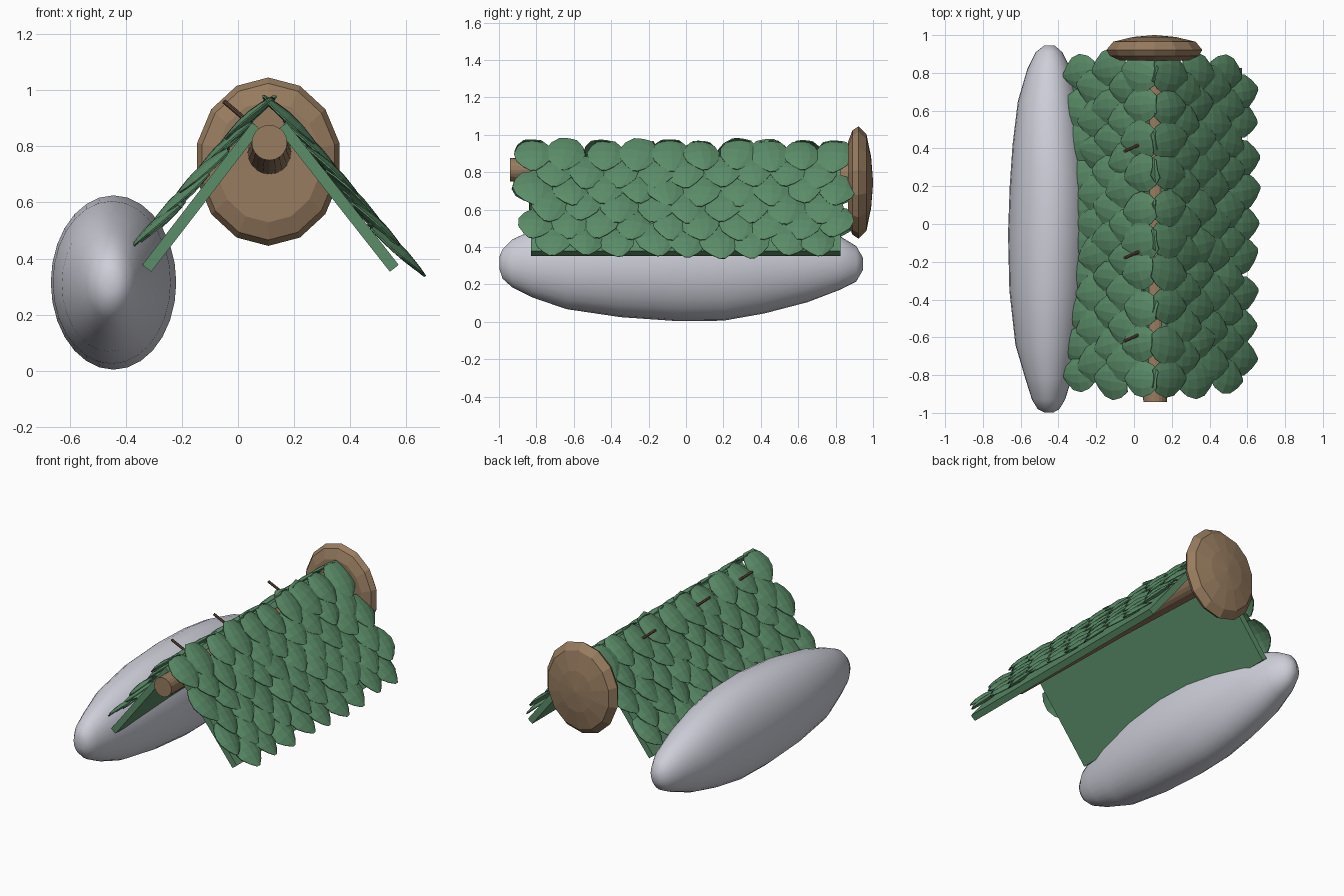
import bpy, bmesh, math, random
from mathutils import Vector

if "Cube" in bpy.data.objects:
    bpy.data.objects.remove(bpy.data.objects["Cube"])
random.seed(4)


def material(name, rgb):
    m = bpy.data.materials.new(name)
    m.diffuse_color = (*rgb, 1)
    m.use_nodes = True
    m.node_tree.nodes["Principled BSDF"].inputs["Base Color"].default_value = m.diffuse_color
    return m


GREEN = material("leaf green", (0.105, 0.265, 0.14))
WOOD = material("wood brown", (0.31, 0.20, 0.115))
TWIG = material("dark twig", (0.16, 0.085, 0.055))
GREY = material("pale grey", (0.61, 0.62, 0.69))


def finish(name, bm, mat):
    bmesh.ops.recalc_face_normals(bm, faces=bm.faces)
    me = bpy.data.meshes.new(name)
    bm.to_mesh(me)
    bm.free()
    me.materials.append(mat)
    ob = bpy.data.objects.new(name, me)
    bpy.context.collection.objects.link(ob)
    return ob


def loft(name, rings, mat):
    """Skin a list of equal-sized point rings and cap both ends."""
    bm = bmesh.new()
    vs = [[bm.verts.new(p) for p in r] for r in rings]
    n = len(vs[0])
    for a, b in zip(vs, vs[1:]):
        for i in range(n):
            j = (i + 1) % n
            bm.faces.new((a[i], a[j], b[j], b[i]))
    bm.faces.new(vs[0])
    bm.faces.new(vs[-1])
    return finish(name, bm, mat)


def ring(cx, y, cz, rx, rz, n, phase=0.0):
    return [(cx + rx * math.cos(2 * math.pi * i / n + phase), y,
             cz + rz * math.sin(2 * math.pi * i / n + phase)) for i in range(n)]


# Ridge pole, leaning slightly and swelling toward the back
loft("ridge_pole", [ring(0.112, -0.942, 0.813, 0.063, 0.063, 20),
                    ring(0.112, 0.0, 0.80, 0.066, 0.066, 20),
                    ring(0.112, 0.88, 0.78, 0.078, 0.080, 20)], WOOD)

# Faceted wooden disc closing the back end
disc = [(0.25, 0.868), (0.72, 0.866), (0.93, 0.89), (1.0, 0.922),
        (0.86, 0.965), (0.45, 0.99), (0.02, 1.0)]
loft("end_disc", [ring(0.108, y, 0.745, 0.26 * s, 0.30 * s, 14, math.pi / 2)
                  for s, y in disc], WOOD)


# Sloping roof boards
def board(name, foot, head):
    f, h = Vector((foot[0], 0, foot[1])), Vector((head[0], 0, head[1]))
    d = (h - f).normalized()
    t = Vector((-d.z, 0, d.x)) * 0.02
    loft(name, [[(p.x, y, p.z) for p in (f - t, h - t, h + t, f + t)]
                for y in (-0.83, 0.825)], GREEN)


board("left_board", (-0.325, 0.365), (0.066, 0.872))
board("right_board", (0.557, 0.365), (0.158, 0.872))

# Leaf outline: fraction of length, half width
LEAF = [(0, 0.045), (0.18, 0.082), (0.42, 0.102), (0.66, 0.09),
        (0.86, 0.052), (1.0, 0.012)]


def leaf_cover(name, top, bottom, rows):
    """Overlapping rows of cambered leaves running down a slope."""
    a, b = Vector((top[0], 0, top[1])), Vector((bottom[0], 0, bottom[1]))
    d = (b - a).normalized()
    n = Vector((-d.z, 0, d.x))
    if n.z < 0:
        n = -n
    length = 0.235
    step = ((b - a).length - length) / (rows - 1)
    bm = bmesh.new()
    for r in range(rows):
        count = 10 - r % 2
        for i in range(count):
            y0 = (i - (count - 1) / 2) * 0.18 + random.uniform(-0.02, 0.02)
            start = a + d * (r * step + random.uniform(-0.012, 0.012))
            spin = random.uniform(-0.22, 0.22)
            roll = random.uniform(-0.12, 0.12)
            size = random.uniform(0.93, 1.07)
            strips = []
            for v, w in LEAF:
                line = []
                for k in (-1, -0.5, 0, 0.5, 1):
                    across = k * w * size
                    along = (v - 0.5) * length * size
                    cy = across * math.cos(spin) - along * math.sin(spin)
                    cd = across * math.sin(spin) + along * math.cos(spin)
                    lift = (-0.012 + 0.034 * v + across * roll
                            + 0.022 * (1 - k * k) * math.sin(math.pi * (0.1 + 0.85 * v)))
                    p = start + d * (length / 2 + cd) + n * lift
                    line.append(bm.verts.new((p.x, y0 + cy, p.z)))
                strips.append(line)
            for s, t in zip(strips, strips[1:]):
                for k in range(4):
                    bm.faces.new((s[k], s[k + 1], t[k + 1], t[k]))
    ob = finish(name, bm, GREEN)
    mod = ob.modifiers.new("thickness", 'SOLIDIFY')
    mod.thickness = 0.006
    mod.offset = 0


leaf_cover("left_leaves", (0.115, 0.975), (-0.36, 0.425), 5)
leaf_cover("right_leaves", (0.105, 0.975), (0.637, 0.335), 6)

# Twigs poking through the left slope
for k, y in enumerate((-0.62, -0.18, 0.385)):
    p, q = Vector((-0.05, y, 0.96)), Vector((0.085, y + 0.06, 0.845))
    bpy.ops.mesh.primitive_cylinder_add(vertices=8, radius=0.0085,
                                        depth=(q - p).length, location=(p + q) / 2)
    ob = bpy.context.object
    ob.name = f"twig_{k + 1}"
    ob.rotation_euler = (q - p).to_track_quat('Z', 'Y').to_euler()
    ob.data.materials.append(TWIG)

# Long rounded boulder: y, left, right, bottom, top
STONE = [(-0.997, -0.475, -0.425, 0.28, 0.35), (-0.98, -0.51, -0.395, 0.23, 0.39),
         (-0.93, -0.54, -0.365, 0.185, 0.44), (-0.82, -0.575, -0.33, 0.13, 0.49),
         (-0.64, -0.628, -0.285, 0.068, 0.55), (-0.35, -0.66, -0.24, 0.025, 0.605),
         (-0.05, -0.667, -0.22, 0.004, 0.625), (0.2, -0.658, -0.225, 0.006, 0.62),
         (0.42, -0.643, -0.25, 0.045, 0.59), (0.65, -0.615, -0.29, 0.105, 0.53),
         (0.82, -0.565, -0.335, 0.17, 0.46), (0.91, -0.52, -0.38, 0.215, 0.405),
         (0.945, -0.475, -0.42, 0.275, 0.345)]
stone = loft("boulder", [ring((l + r) / 2, y, (b + t) / 2, (r - l) / 2, (t - b) / 2, 28)
                         for y, l, r, b, t in STONE], GREY)
bpy.ops.object.select_all(action='DESELECT')
stone.select_set(True)
bpy.context.view_layer.objects.active = stone
bpy.ops.object.shade_smooth_by_angle(angle=math.radians(60))
